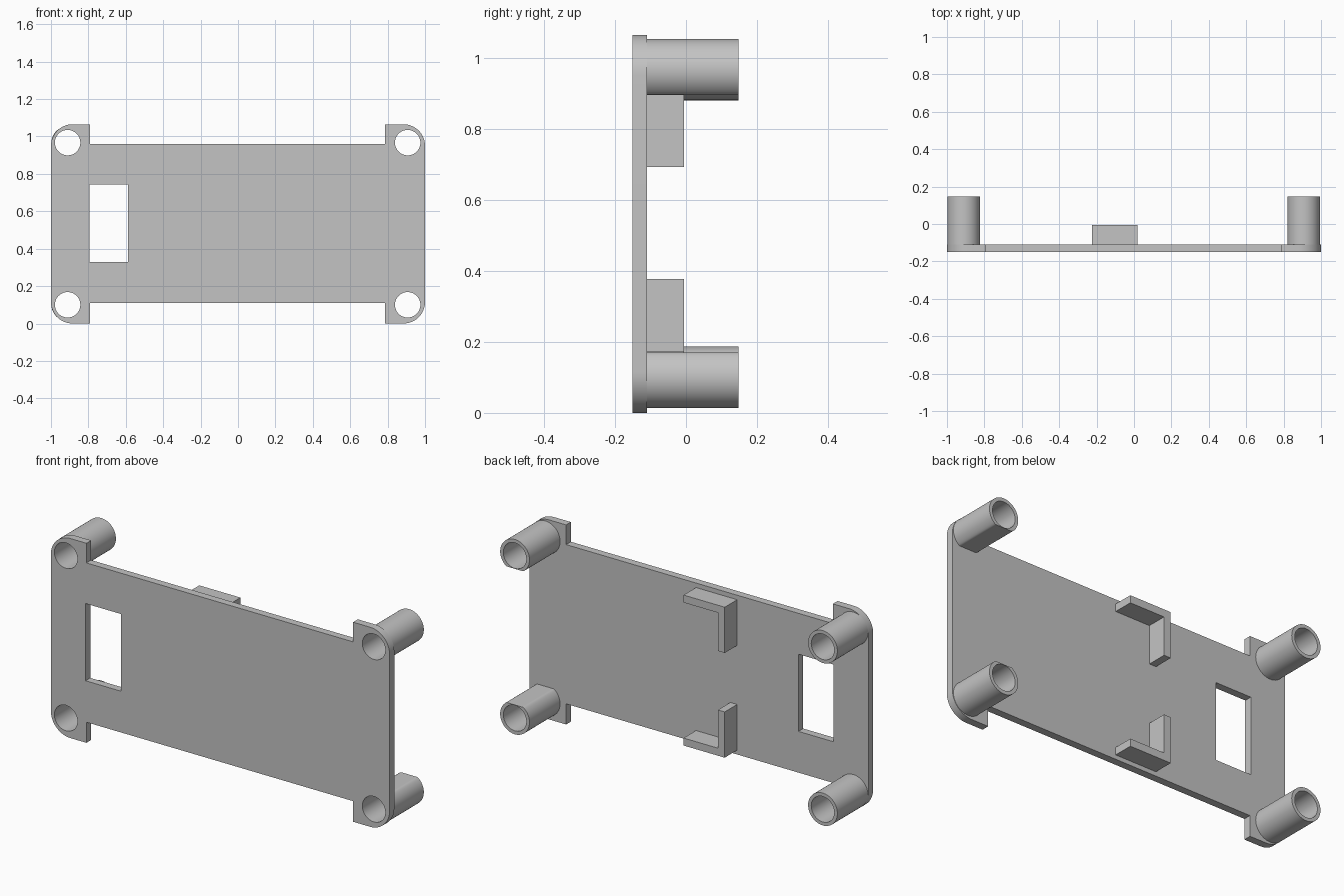
import bpy, bmesh
from math import sin, cos, pi, radians

cube = bpy.data.objects.get("Cube")
if cube:
    bpy.data.objects.remove(cube)

grey = bpy.data.materials.new("plain grey")
grey.use_nodes = True
colour = (0.55, 0.55, 0.55, 1)
grey.diffuse_color = colour
grey.node_tree.nodes["Principled BSDF"].inputs["Base Color"].default_value = colour

BACK, FACE = -0.15, -0.11           # plate front and rear faces in y
HEIGHT, MID = 1.065, 0.5325
TUBE_R, HOLE_R, CORNER_R = 0.0865, 0.068, 0.115


def arc(cx, cz, r, start=0, sweep=360, n=48):
    """Points on an arc; a full circle leaves out the repeated end point."""
    last = n if sweep == 360 else n + 1
    angles = [radians(start + sweep * i / n) for i in range(last)]
    return [(cx + r * cos(a), cz + r * sin(a)) for a in angles]


def rect(x0, x1, z0, z1):
    return [(x0, z0), (x1, z0), (x1, z1), (x0, z1)]


def extrude(name, loops, y0, y1):
    """Fill an x-z outline (later loops are holes) and extrude it along y."""
    curve = bpy.data.curves.new(name, 'CURVE')
    curve.dimensions, curve.fill_mode = '2D', 'BOTH'
    curve.extrude = (y1 - y0) / 2
    for loop in loops:
        spline = curve.splines.new('POLY')
        spline.points.add(len(loop) - 1)
        for point, (x, z) in zip(spline.points, loop):
            point.co = (x, z, 0, 1)
        spline.use_cyclic_u = True
    temp = bpy.data.objects.new(name + "_outline", curve)
    bpy.context.scene.collection.objects.link(temp)
    graph = bpy.context.evaluated_depsgraph_get()
    mesh = bpy.data.meshes.new_from_object(temp.evaluated_get(graph))
    bpy.data.objects.remove(temp)

    bm = bmesh.new()
    bm.from_mesh(mesh)
    bmesh.ops.remove_doubles(bm, verts=bm.verts, dist=1e-5)
    for v in bm.verts:
        x, z, depth = v.co
        v.co = (x, (y0 + y1) / 2 - depth, z)
    bmesh.ops.recalc_face_normals(bm, faces=bm.faces)
    bm.to_mesh(mesh)
    bm.free()
    mesh.materials.clear()
    mesh.materials.append(grey)
    obj = bpy.data.objects.new(name, mesh)
    bpy.context.scene.collection.objects.link(obj)
    bpy.ops.object.select_all(action='DESELECT')
    obj.select_set(True)
    bpy.context.view_layer.objects.active = obj
    bpy.ops.object.shade_smooth_by_angle(angle=radians(30))
    return obj


# Plate outline: rounded corner tabs with notches along top and bottom
near, far = CORNER_R, HEIGHT - CORNER_R
inner = 1 - CORNER_R
outline = arc(-inner, near, CORNER_R, 180, 90, 16)
outline += [(-0.79, 0), (-0.79, 0.11), (0.785, 0.11), (0.785, 0)]
outline += arc(inner, near, CORNER_R, 270, 90, 16)
outline += arc(inner, far, CORNER_R, 0, 90, 16)
outline += [(0.785, HEIGHT), (0.785, 0.96), (-0.79, 0.96), (-0.79, HEIGHT)]
outline += arc(-inner, far, CORNER_R, 90, 90, 16)

window = rect(-0.795, -0.587, 0.33, 0.742)
posts = {"right_lower": (-0.911, 0.1), "right_upper": (-0.911, 0.967),
         "left_lower": (0.907, 0.1), "left_upper": (0.907, 0.967)}
holes = [arc(x, z, HOLE_R) for x, z in posts.values()]
extrude("plate", [outline, window] + holes, BACK, FACE)

# Standoff tubes; the left pair is shaved flat on the side facing the middle
for name, (x, z) in posts.items():
    outer = arc(x, z, TUBE_R, n=64)
    if x > 0:
        flat = 0.0705
        if z < MID:
            outer = [(a, min(b, z + flat)) for a, b in outer]
        else:
            outer = [(a, max(b, z - flat)) for a, b in outer]
    extrude(name + "_standoff", [outer, arc(x, z, HOLE_R)], FACE, 0.148)

# L-shaped corner brackets on the rear face, mirrored about mid height
wall = 0.04
lower = [(-0.225, 0.133), (0.018, 0.133), (0.018, 0.133 + wall),
         (-0.225 + wall, 0.133 + wall), (-0.225 + wall, 0.377), (-0.225, 0.377)]
extrude("lower_bracket", [lower], FACE, -0.005)
extrude("upper_bracket", [[(x, 2 * MID + 0.004 - z) for x, z in lower]], FACE, -0.005)
